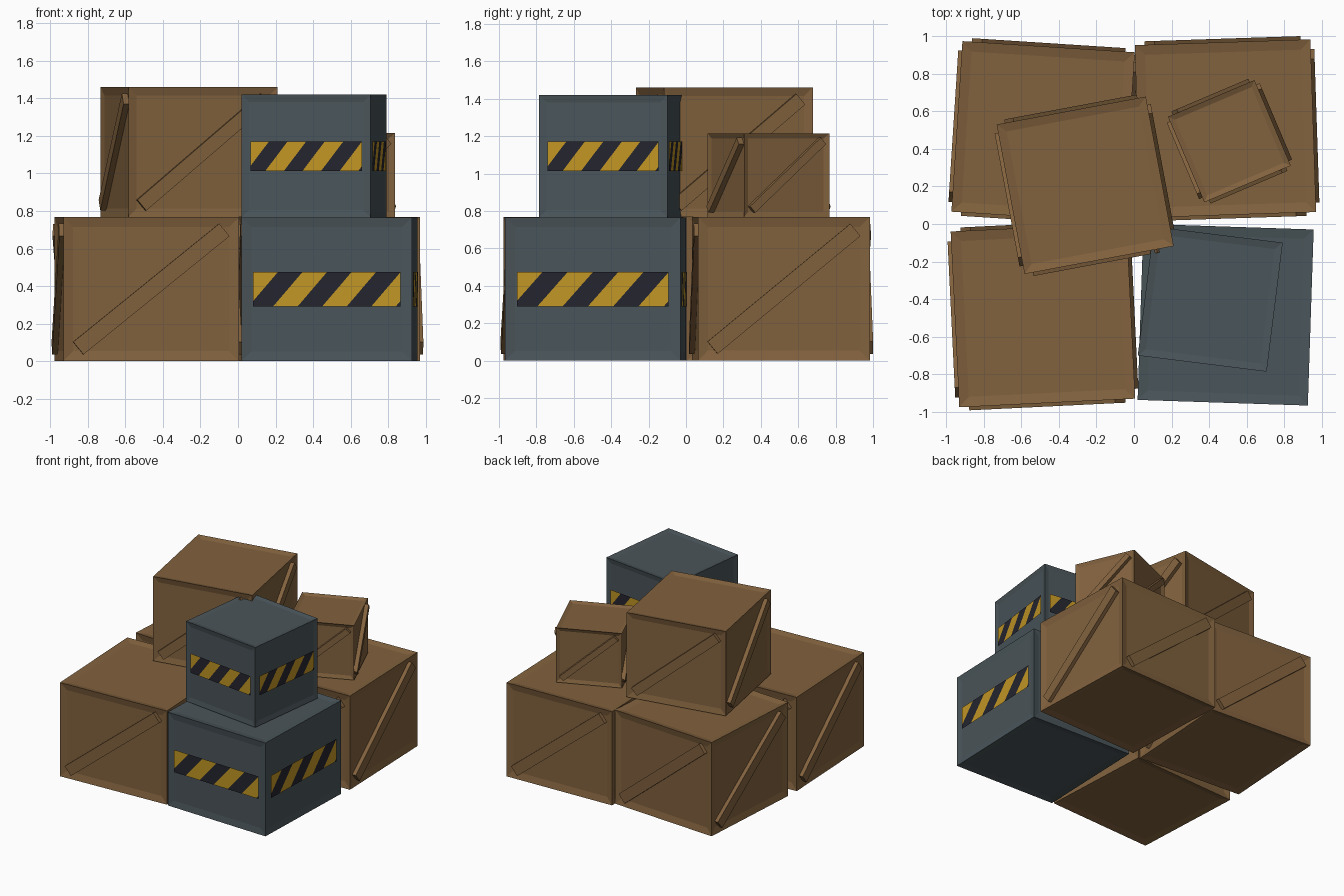
import bpy, bmesh, math
from mathutils import Matrix, Vector

if "Cube" in bpy.data.objects:
    bpy.data.objects.remove(bpy.data.objects["Cube"])


def material(name, rgb):
    m = bpy.data.materials.new(name)
    m.diffuse_color = (*rgb, 1)
    m.use_nodes = True
    m.node_tree.nodes["Principled BSDF"].inputs["Base Color"].default_value = m.diffuse_color
    return m


WOOD = material("brown wood", (0.223, 0.122, 0.048))
METAL = material("grey metal", (0.068, 0.090, 0.101))
YELLOW = material("warning yellow", (0.54, 0.305, 0.018))
DARK = material("warning dark", (0.018, 0.018, 0.028))


def finish(name, bm, mats, matrix):
    me = bpy.data.meshes.new(name)
    bm.transform(matrix)
    bm.to_mesh(me)
    bm.free()
    for m in mats:
        me.materials.append(m)
    ob = bpy.data.objects.new(name, me)
    bpy.context.collection.objects.link(ob)
    return ob


# box with a shallow sloped recess on every face
def body(name, size, mat, matrix, recess):
    bm = bmesh.new()
    bmesh.ops.create_cube(bm, size=1)
    bmesh.ops.scale(bm, vec=size, verts=bm.verts)
    bmesh.ops.inset_individual(bm, faces=bm.faces[:], thickness=0.08 * size[0],
                               depth=-recess)
    finish(name, bm, [mat], matrix)


# frame of each side face: x along the face, y inward, z up
def sides(size):
    w, d, h = size
    for i in range(4):
        span, dist = (w, d) if i % 2 == 0 else (d, w)
        yield i, span, Matrix.Rotation(i * math.pi / 2, 4, 'Z') @ Matrix.Translation((0, -dist / 2, 0))


# diagonal plank, lower left to upper right
def plank(name, span, h, matrix):
    dx, dz = 0.83 * span, 0.82 * h
    bm = bmesh.new()
    bmesh.ops.create_cube(bm, size=1)
    bmesh.ops.scale(bm, vec=(math.hypot(dx, dz), 0.038, 0.092 * span), verts=bm.verts)
    finish(name, bm, [WOOD], matrix @ Matrix.Rotation(-math.atan2(dz, dx), 4, 'Y'))


# hazard band: a flat plate cut by slanted lines, coloured alternately
def hazard(name, span, h, matrix):
    w, t = 0.865 * span, 0.24 * h
    slant, half = 0.2 * w, w / 6
    start = -w / 2 + 0.135 * w
    bm = bmesh.new()
    vs = [bm.verts.new((x, -0.003, z)) for x, z in
          ((-w / 2, -t / 2), (w / 2, -t / 2), (w / 2, t / 2), (-w / 2, t / 2))]
    bm.faces.new(vs)
    for k in range(-2, 7):
        bmesh.ops.bisect_plane(bm, geom=bm.verts[:] + bm.edges[:] + bm.faces[:],
                               plane_co=(start + k * half, 0, -t / 2),
                               plane_no=Vector((t, 0, -slant)))
    for f in bm.faces:
        c = f.calc_center_median()
        u = c.x - slant * (c.z + t / 2) / t - start
        f.material_index = math.floor(u / half) % 2
    finish(name, bm, [YELLOW, DARK], matrix)


def placed(x, y, z, angle):
    return Matrix.Translation((x, y, z)) @ Matrix.Rotation(math.radians(angle), 4, 'Z')


# wooden crates: name, centre, base height, size, turn
CRATES = [
    ("back_left_crate", -0.484, 0.49, 0, (0.92, 0.91, 0.768), -3.7),
    ("back_right_crate", 0.487, 0.508, 0, (0.936, 0.92, 0.768), 1.9),
    ("front_left_crate", -0.485, -0.485, 0, (0.938, 0.937, 0.768), 2.8),
    ("upper_crate", -0.26, 0.206, 0.768, (0.808, 0.81, 0.692), 10.6),
    ("small_upper_crate", 0.508, 0.441, 0.768, (0.5, 0.495, 0.447), 23),
]
for name, x, y, z, size, turn in CRATES:
    m = placed(x, y, z + size[2] / 2, turn)
    body(name, size, WOOD, m, 0.012)
    for i, span, side in sides(size):
        plank(f"{name}_plank_{i + 1}", span, size[2], m @ side)

# metal boxes with hazard bands
BOXES = [
    ("lower_metal_box", 0.488, -0.483, 0, (0.907, 0.938, 0.765), -1.9),
    ("upper_metal_box", 0.406, -0.4, 0.765, (0.692, 0.692, 0.655), -7.1),
]
for name, x, y, z, size, turn in BOXES:
    m = placed(x, y, z + size[2] / 2, turn)
    body(name, size, METAL, m, 0.008)
    for i, span, side in sides(size):
        hazard(f"{name}_hazard_band_{i + 1}", span, size[2], m @ side)
